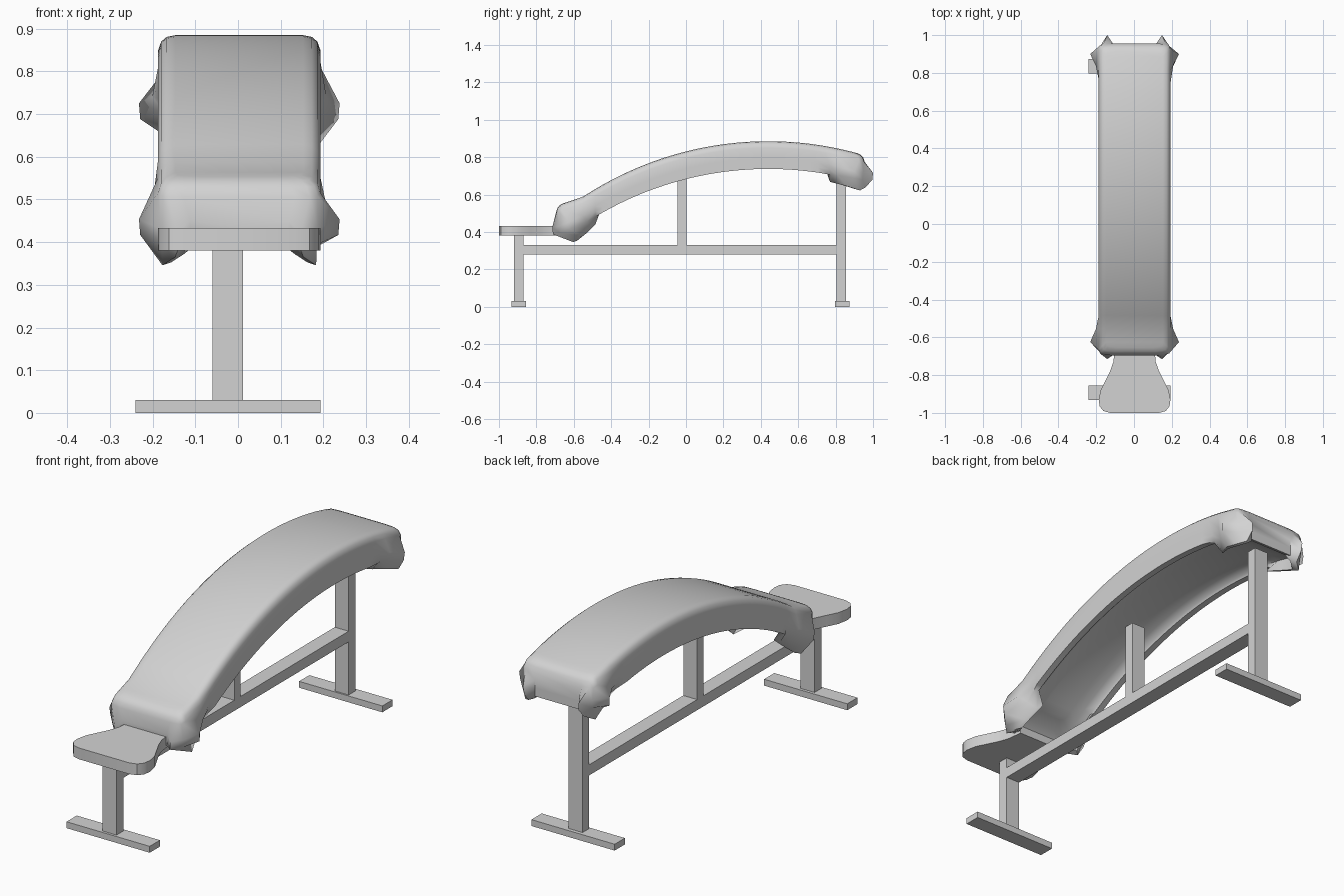
import bpy, bmesh, math

cube = bpy.data.objects.get("Cube")
if cube:
    bpy.data.objects.remove(cube)

grey = bpy.data.materials.new("light_grey")
grey.use_nodes = True
COLOUR = (0.65, 0.65, 0.65, 1)
grey.diffuse_color = COLOUR
grey.node_tree.nodes["Principled BSDF"].inputs["Base Color"].default_value = COLOUR


def add_object(name, bm, smooth=None):
    bmesh.ops.recalc_face_normals(bm, faces=bm.faces)
    mesh = bpy.data.meshes.new(name)
    bm.to_mesh(mesh)
    bm.free()
    mesh.materials.append(grey)
    obj = bpy.data.objects.new(name, mesh)
    bpy.context.collection.objects.link(obj)
    if smooth:
        bpy.ops.object.select_all(action="DESELECT")
        obj.select_set(True)
        bpy.context.view_layer.objects.active = obj
        bpy.ops.object.shade_smooth_by_angle(angle=math.radians(smooth))
    return obj


def box(name, x, y, z):
    bm = bmesh.new()
    bmesh.ops.create_cube(bm, size=1)
    for v in bm.verts:
        for axis, (low, high) in enumerate((x, y, z)):
            v.co[axis] = low if v.co[axis] < 0 else high
    return add_object(name, bm)


# Steel frame
POST = (-0.06, 0.012)
FOOT = (-0.24, 0.193)
box("front_foot", FOOT, (-0.932, -0.856), (0, 0.03))
box("rear_foot", FOOT, (0.797, 0.873), (0, 0.03))
box("front_post", POST, (-0.92, -0.87), (0.03, 0.38))
box("rear_post", POST, (0.805, 0.855), (0.03, 0.70))
box("middle_post", POST, (-0.045, 0.003), (0.33, 0.69))
box("long_rail", POST, (-0.87, 0.805), (0.28, 0.33))


# Waisted seat, outlined by a closed smooth curve on each side
def seat():
    half = [(0.13, -1.0), (0.165, -0.99), (0.185, -0.965), (0.19, -0.93), (0.18, -0.88),
            (0.155, -0.83), (0.13, -0.78), (0.112, -0.73), (0.105, -0.66)]
    outline = half + [(-x, y) for x, y in reversed(half)]
    bm = bmesh.new()
    face = bm.faces.new([bm.verts.new((x + 0.003, y, 0.38)) for x, y in outline])
    extruded = bmesh.ops.extrude_face_region(bm, geom=[face])["geom"]
    bmesh.ops.translate(bm, vec=(0, 0, 0.053),
                        verts=[g for g in extruded if isinstance(g, bmesh.types.BMVert)])
    add_object("seat", bm, 35)


seat()

# Draped pad: rings of points running from the top edge down to the hem and up inside
HALF_WIDTH, FRONT, BACK = 0.19, -0.695, 0.955
RADIUS, ARC_Y, ARC_Z = 1.80, 0.44, -0.915


def crest(y):
    """Height of the arched top, easing flatter at the low end."""
    base = max(y, -0.55)
    return ARC_Z + math.sqrt(RADIUS ** 2 - (base - ARC_Y) ** 2) + 0.33 * min(y + 0.55, 0)


def plain_corner(inset, drop):
    u = inset
    return [(u + 0.06, u, drop), (u + 0.025, u + 0.004, drop), (u + 0.007, u + 0.01, drop),
            (u, u + 0.03, drop), (u, max(0.14, u + 0.06), drop), (u, 0.21, drop)]


def shifted(points, du, dv, dd):
    return [(u + du, v + dv, d + dd) for u, v, d in points]


# Corner points: inward from the side, inward from the end, drop below the crest
front_fold = [(0.075, 0, 0.09), (0.045, -0.02, 0.11), (0.005, 0.018, 0.115),
              (-0.045, 0.07, 0.11), (-0.014, 0.14, 0.1), (0, 0.21, 0.09)]
front_hem = [(0.075, 0, 0.148), (0.04, 0.045, 0.19), (0.01, 0.092, 0.225),
             (0.025, 0.14, 0.207), (0.05, 0.19, 0.19), (0.01, 0.21, 0.148)]
back_fold = [(0.075, 0, 0.07), (0.045, -0.045, 0.08), (0.012, 0.008, 0.095),
             (-0.045, 0.055, 0.1), (-0.014, 0.12, 0.1), (0, 0.19, 0.09)]
back_hem = [(0.075, 0, 0.148), (0.045, -0.005, 0.17), (0.008, 0.025, 0.195),
            (0.02, 0.1, 0.19), (0.045, 0.165, 0.187), (0.01, 0.18, 0.148)]


def lower_fold(fold, hem):
    """Second crease of the flared corner, between the fold and the hem."""
    ends = [tuple((a + b) / 2 for a, b in zip(p, q)) for p, q in zip(fold, hem)]
    ends[1:4] = shifted(fold[1:4], 0.003, 0.004, 0.038)
    return ends


def plain_ring(inset, drop):
    corner = plain_corner(inset, drop)
    return inset, drop, corner, corner


# Each ring: side inset, side drop, front corner points, back corner points
rings = [plain_ring(u, d) for u, d in [(0.04, 0), (0.02, 0.004), (0.007, 0.015), (0, 0.035)]]
rings += [(0, 0.09, front_fold, back_fold),
          (0, 0.12, lower_fold(front_fold, front_hem), lower_fold(back_fold, back_hem)),
          (0, 0.148, front_hem, back_hem),
          (0.03, 0.148, shifted(front_hem, 0.02, 0.02, 0), shifted(back_hem, 0.02, 0.02, 0))]
# Shallow concave underside
rings += [plain_ring(u, d) for u, d in [(0.035, 0.135), (0.07, 0.122), (0.12, 0.115)]]


def half_ring(inset, drop, front, back):
    pts = [(HALF_WIDTH - u, FRONT + v, d) for u, v, d in front]
    start, end, count = FRONT + 0.25, BACK - 0.25, 24
    pts += [(HALF_WIDTH - inset, start + (end - start) * i / count, drop)
            for i in range(count + 1)]
    pts += [(HALF_WIDTH - u, BACK - v, d) for u, v, d in reversed(back)]
    return [(x, y, crest(y) - d) for x, y, d in pts]


def pad():
    bm = bmesh.new()
    loops = []
    for ring in rings:
        half = half_ring(*ring)
        right = [bm.verts.new((x + 0.003, y, z)) for x, y, z in half]
        left = [bm.verts.new((0.003 - x, y, z)) for x, y, z in half]
        loops.append(right + left[::-1])
    size = len(loops[0])
    # Walls between neighbouring rings
    for a, b in zip(loops, loops[1:]):
        for i in range(size):
            j = (i + 1) % size
            bm.faces.new((a[i], a[j], b[j], b[i]))
    # Strips across the top and the hollow underside
    for loop in (loops[0], loops[-1]):
        for i in range(size // 2 - 1):
            bm.faces.new((loop[i], loop[i + 1], loop[-2 - i], loop[-1 - i]))
    add_object("draped_pad", bm, 50)


pad()
